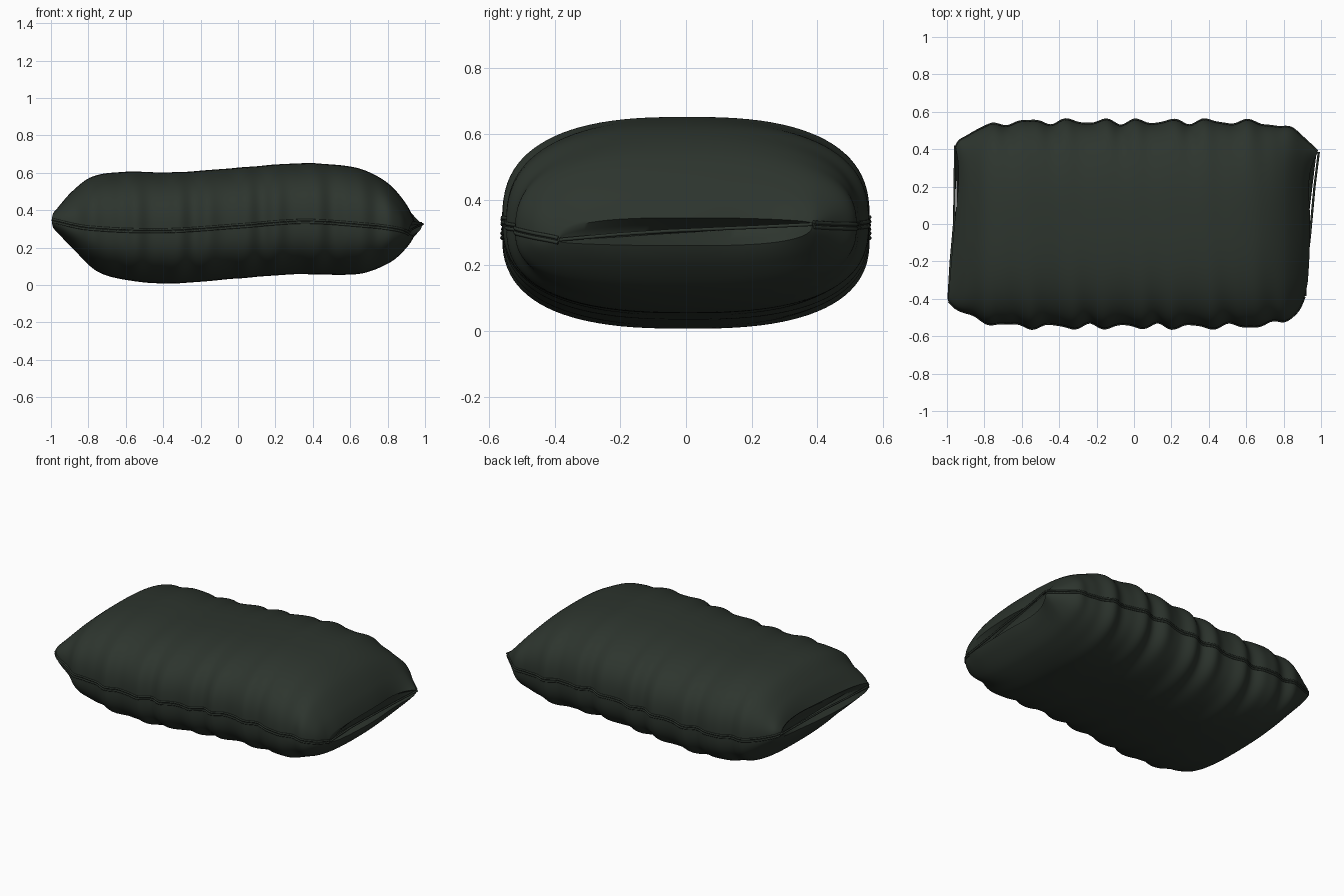
import bpy, bmesh, math

if "Cube" in bpy.data.objects:
    bpy.data.objects.remove(bpy.data.objects["Cube"])

cloth = bpy.data.materials.new("dark_green_cloth")
cloth.diffuse_color = (0.026, 0.035, 0.027, 1)
cloth.use_nodes = True
cloth.node_tree.nodes["Principled BSDF"].inputs["Base Color"].default_value = cloth.diffuse_color


def curve(keys, x):
    """Smooth interpolation through (x, value) keys."""
    if x <= keys[0][0]:
        return keys[0][1]
    for i in range(len(keys) - 1):
        (x0, v0), (x1, v1) = keys[i], keys[i + 1]
        if x <= x1:
            p, n = keys[max(i - 1, 0)], keys[min(i + 2, len(keys) - 1)]
            m0 = (v1 - p[1]) / (x1 - p[0]) * (x1 - x0)
            m1 = (n[1] - v0) / (n[0] - x0) * (x1 - x0)
            t = (x - x0) / (x1 - x0)
            return ((2*t**3 - 3*t*t + 1) * v0 + (t**3 - 2*t*t + t) * m0
                    + (3*t*t - 2*t**3) * v1 + (t**3 - t*t) * m1)
    return keys[-1][1]


# Profiles along the length: top, bottom, side seam height and half width
TOP = [(-1, .40), (-.9, .50), (-.78, .58), (-.6, .605), (-.35, .602), (0, .627),
       (.25, .647), (.42, .65), (.65, .622), (.8, .55), (.92, .44), (1, .345)]
BOTTOM = [(-1, .29), (-.9, .20), (-.75, .07), (-.55, .02), (-.35, .008), (0, .035),
          (.3, .057), (.65, .06), (.82, .12), (.93, .20), (1, .26)]
SEAM = [(-1, .345), (-.8, .305), (-.4, .29), (0, .315), (.35, .34), (.7, .32), (1, .30)]
WIDTH = [(-1, .41), (-.95, .455), (-.85, .495), (-.75, .53), (-.55, .543), (0, .543),
         (.55, .542), (.8, .52), (.9, .47), (1, .385)]
# Plan shape of the two ends, x against y
LEFT = [(-.42, -.995), (-.3, -.985), (0, -.96), (.2, -.94), (.32, -.94), (.43, -.957)]
RIGHT = [(-.4, .91), (-.3, .93), (0, .942), (.2, .935), (.3, .948), (.39, .985)]


def surface(u, a, gather=1.0):
    """Point on the cushion: u along the length, a around the section."""
    c, s = math.cos(a), math.sin(a)
    power = 2 / 2.6
    ribs = math.sin(2 * math.pi * u / 0.205 + 1.2 * math.sin(4 * u) + 0.5 * (c > 0) + 0.4)
    ribs += 0.35 * math.sin(u * 51 + 2 * c)
    fade = max(0, 1 - abs(u) ** 6)
    k = 1 + 0.024 * ribs * fade * (0.1 + 0.9 * abs(c) ** 1.5)
    y = curve(WIDTH, u) * math.copysign(abs(c) ** power, c) * k
    seam = curve(SEAM, u)
    # the seam rises at the rear right corner
    seam += 0.025 * max(0, u) ** 8 * (y / 0.39)
    height = curve(TOP, u) - seam if s > 0 else seam - curve(BOTTOM, u)
    z = seam + height * math.copysign(abs(s) ** power, s) * (1 + (k - 1) * 0.8) * gather
    end = curve(RIGHT, y) - 1 if u > 0 else curve(LEFT, y) + 1
    return [u + end * abs(u) ** 10, y, z]


# Cushion body: rings along the length, with the ends folded inward
RINGS, SIDES = 150, 96
mesh = bmesh.new()
rings = []
us = [math.sin((i / RINGS - .5) * math.pi) * .35 + (i / RINGS - .5) * 1.3 for i in range(RINGS + 1)]


def add_ring(u, gather=1.0, sink=0.0):
    ring = []
    for j in range(SIDES):
        p = surface(u, 2 * math.pi * j / SIDES, gather)
        p[0] -= math.copysign(sink, u) * max(0, 1 - (p[1] / 0.40) ** 2)
        ring.append(mesh.verts.new(p))
    rings.append(ring)


add_ring(-1, 0.02, 0.07)
add_ring(-1, 0.6, 0.03)
for u in us:
    add_ring(u)
add_ring(1, 0.6, 0.03)
add_ring(1, 0.02, 0.07)
for r0, r1 in zip(rings, rings[1:]):
    for j in range(SIDES):
        k = (j + 1) % SIDES
        mesh.faces.new((r0[j], r0[k], r1[k], r1[j]))
mesh.faces.new(rings[0])
mesh.faces.new(rings[-1])
bmesh.ops.recalc_face_normals(mesh, faces=mesh.faces)
data = bpy.data.meshes.new("cushion_body")
mesh.to_mesh(data)
mesh.free()
body = bpy.data.objects.new("cushion_body", data)
bpy.context.collection.objects.link(body)
data.materials.append(cloth)
bpy.context.view_layer.objects.active = body
body.select_set(True)
bpy.ops.object.shade_smooth_by_angle(angle=math.radians(50))


def cord(name, points, radius=0.006):
    """Thin round cord along a path."""
    c = bpy.data.curves.new(name, 'CURVE')
    c.dimensions = '3D'
    c.bevel_depth = radius
    c.bevel_resolution = 1
    c.use_fill_caps = True
    line = c.splines.new('POLY')
    line.points.add(len(points) - 1)
    for q, p in zip(line.points, points):
        q.co = (*p, 1)
    c.materials.append(cloth)
    bpy.context.collection.objects.link(bpy.data.objects.new(name, c))


# Double piping along the front and back seams
for name, a in (("front", math.pi), ("back", 0)):
    for level, dz in (("upper", 0.007), ("lower", -0.007)):
        path = [surface(-0.995 + 1.99 * i / 120, a) for i in range(121)]
        cord(f"{name}_{level}_piping", [(x, y, z + dz) for x, y, z in path])

# Cords stretched across the open ends
cord("right_end_cord", [(.915, -.385, .278), (.925, -.2, .295), (.942, -.05, .305),
                        (.965, .2, .316), (.988, .385, .325)])
cord("left_end_cord", [(-.992, -.405, .345), (-.98, -.2, .343), (-.962, 0, .342),
                       (-.958, .25, .343), (-.957, .42, .345)])
